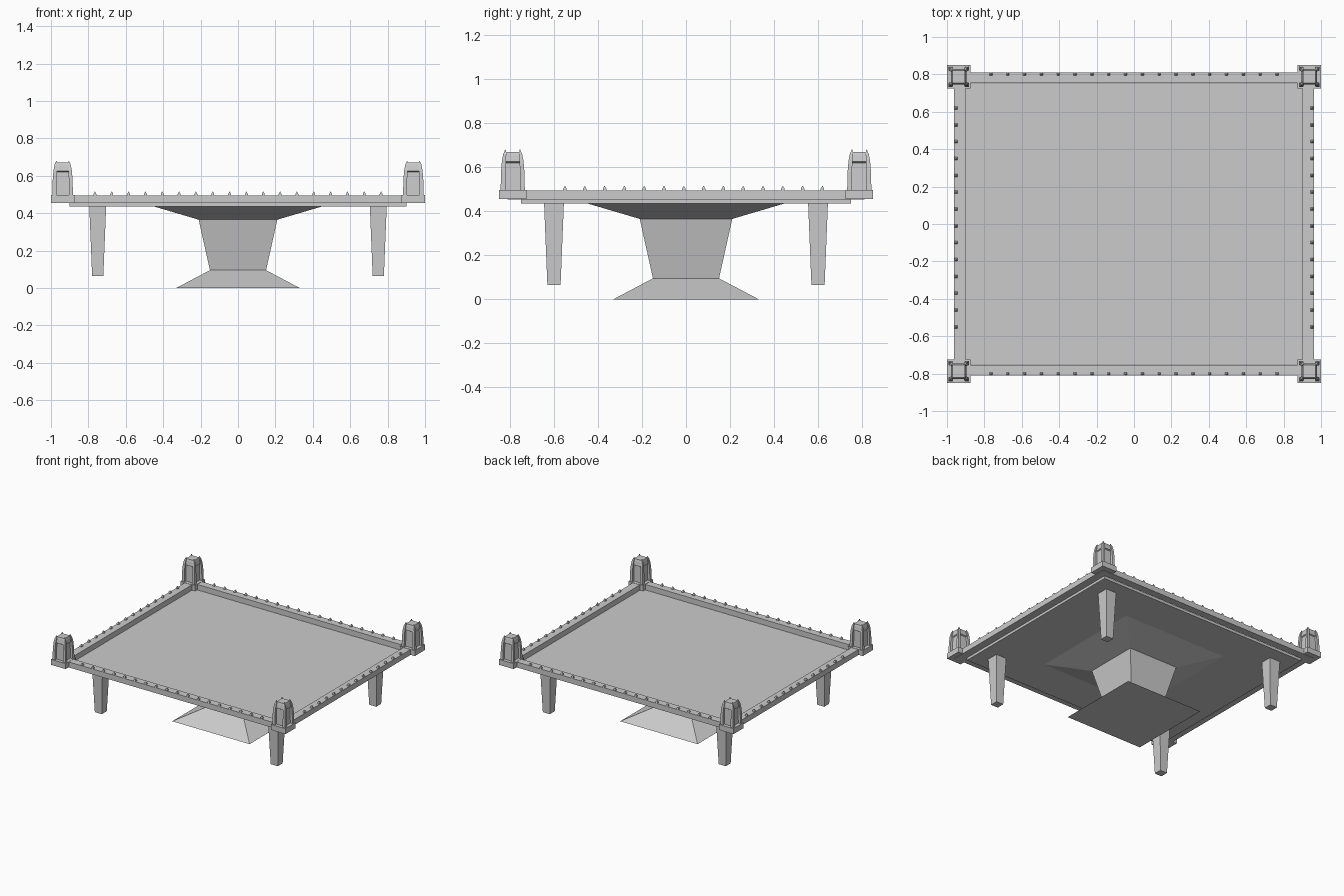
import bpy
import bmesh

if "Cube" in bpy.data.objects:
    bpy.data.objects.remove(bpy.data.objects["Cube"])


def add_loft(bm, cx, cy, sections):
    """Stack of rectangles (z, half_x, half_y, shift_x, shift_y), capped at both ends."""
    rings = []
    for z, hx, hy, sx, sy in sections:
        rings.append([bm.verts.new((cx + sx + a * hx, cy + sy + b * hy, z))
                      for a, b in ((-1, -1), (1, -1), (1, 1), (-1, 1))])
    bm.faces.new(rings[0][::-1])
    for lo, hi in zip(rings, rings[1:]):
        for i in range(4):
            j = (i + 1) % 4
            bm.faces.new((lo[i], lo[j], hi[j], hi[i]))
    bm.faces.new(rings[-1])


def square(z, h, sx=0, sy=0):
    return (z, h, h, sx, sy)


def box(bm, cx, cy, hx, hy, z0, z1):
    add_loft(bm, cx, cy, [(z0, hx, hy, 0, 0), (z1, hx, hy, 0, 0)])


def finish(name, bm):
    mesh = bpy.data.meshes.new(name)
    bm.to_mesh(mesh)
    bm.free()
    obj = bpy.data.objects.new(name, mesh)
    bpy.context.collection.objects.link(obj)
    return obj


# Platform floor
bm = bmesh.new()
box(bm, 0, 0, 0.90, 0.75, 0.435, 0.455)
finish("platform_floor", bm)

# Raised rim around the floor
bm = bmesh.new()
for s in (-1, 1):
    box(bm, 0, s * 0.7825, 0.962, 0.0285, 0.453, 0.495)
    box(bm, s * 0.932, 0, 0.030, 0.754, 0.453, 0.495)
finish("rim_wall", bm)

# Small spikes along the rim
points = [(-0.765 + 0.09 * i, s * 0.802) for s in (-1, 1) for i in range(18)]
points += [(s * 0.951, -0.55 + 0.09 * i) for s in (-1, 1) for i in range(14)]
bm = bmesh.new()
for x, y in points:
    add_loft(bm, x, y, [square(0.494, 0.008), square(0.502, 0.008), square(0.515, 0.001)])
finish("rim_spikes", bm)

# Central pedestal
bm = bmesh.new()
add_loft(bm, 0, 0, [square(0, 0.33), square(0.095, 0.15),
                    square(0.365, 0.21), square(0.436, 0.45)])
finish("pedestal", bm)

# Legs and corner turrets
for sx, side in ((-1, "left"), (1, "right")):
    for sy, end in ((-1, "front"), (1, "back")):
        bm = bmesh.new()
        add_loft(bm, sx * 0.75, sy * 0.60, [square(0.065, 0.03), square(0.436, 0.045)])
        finish(f"{end}_{side}_leg", bm)

        cx, cy = sx * 0.9375, sy * 0.7875
        bm = bmesh.new()
        box(bm, cx, cy, 0.0625, 0.0625, 0.455, 0.497)
        finish(f"{end}_{side}_turret_base", bm)

        # Core with a flared cap
        bm = bmesh.new()
        add_loft(bm, cx, cy, [square(0.497, 0.037), square(0.62, 0.034),
                              square(0.625, 0.042), square(0.655, 0.037),
                              square(0.67, 0.033)])
        finish(f"{end}_{side}_turret_core", bm)

        # Four bent corner pillars ending in points
        bm = bmesh.new()
        for a in (-1, 1):
            for b in (-1, 1):
                add_loft(bm, cx, cy, [square(z, h, a * o, b * o) for z, h, o in (
                    (0.497, 0.011, 0.044), (0.58, 0.010, 0.043), (0.63, 0.009, 0.040),
                    (0.66, 0.007, 0.036), (0.68, 0.001, 0.033))])
        finish(f"{end}_{side}_turret_pillars", bm)
